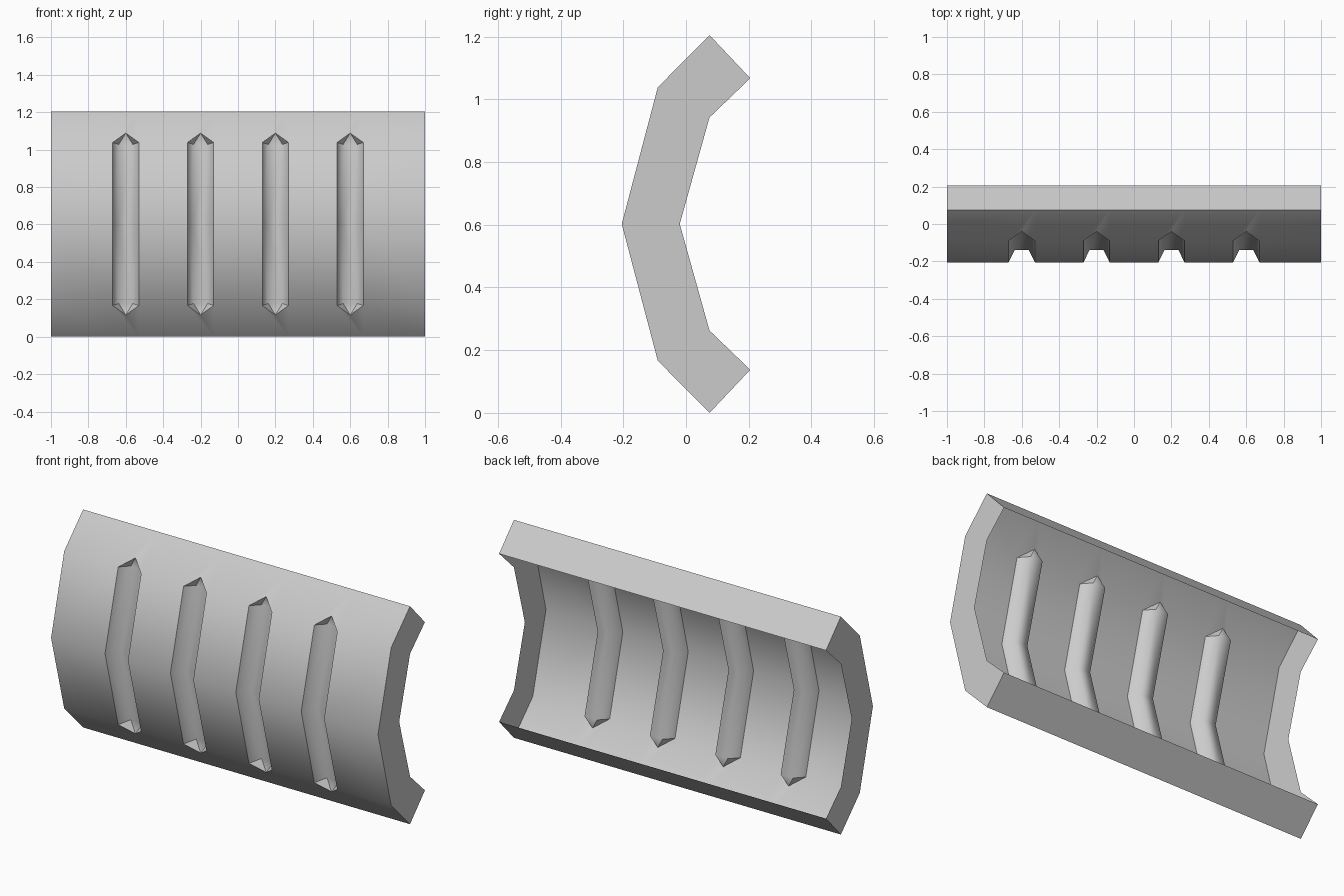
import bpy, bmesh

cube = bpy.data.objects.get("Cube")
if cube:
    bpy.data.objects.remove(cube, do_unlink=True)

MID = 0.6025              # height of the horizontal symmetry plane
GROOVES = [-0.6, -0.2, 0.2, 0.6]
HALF, FLOOR = 0.07, 0.038  # half widths of groove mouth and floor
DEPTH = 0.065

# Half profile as (y, height from the middle)
MIDDLE, BEND, LIP = (-0.205, 0), (-0.09, 0.436), (0.075, MID)
BACK_LIP, BACK_BEND, BACK_MIDDLE = (0.205, 0.465), (0.075, 0.34), (-0.02, 0)
TIP = (-0.04, 0.486)
FLOOR_MIDDLE, FLOOR_END = (MIDDLE[0] + DEPTH, 0), (BEND[0] + DEPTH, 0.425)

bm = bmesh.new()


def face(side, *corners):
    """Add a face from (x, profile point) corners in the upper or lower half."""
    return bm.faces.new([bm.verts.new((x, p[0], MID + side * p[1])) for x, p in corners])


def band(side, x0, x1, a, b):
    face(side, (x0, a), (x1, a), (x1, b), (x0, b))


edges = [-1] + [c + d for c in GROOVES for d in (-HALF, HALF)] + [1]
for side in (1, -1):
    # Plain front between the grooves, and the lip along the whole edge
    for i, (x0, x1) in enumerate(zip(edges, edges[1:])):
        band(side, x0, x1, LIP, BACK_LIP)
        if i % 2 == 0:
            band(side, x0, x1, MIDDLE, BEND)
            band(side, x0, x1, BEND, LIP)
    # Pointed grooves pressed into the front
    for c in GROOVES:
        face(side, (c - HALF, LIP), (c - HALF, BEND), (c, TIP),
             (c + HALF, BEND), (c + HALF, LIP))
        band(side, c - FLOOR, c + FLOOR, FLOOR_MIDDLE, FLOOR_END)
        face(side, (c - FLOOR, FLOOR_END), (c + FLOOR, FLOOR_END), (c, TIP))
        for d in (-1, 1):
            outer, inner = c + d * HALF, c + d * FLOOR
            face(side, (outer, MIDDLE), (outer, BEND), (inner, FLOOR_END), (inner, FLOOR_MIDDLE))
            face(side, (outer, BEND), (c, TIP), (inner, FLOOR_END))
    # End plates
    for x in (-1, 1):
        face(side, *[(x, p) for p in (MIDDLE, BEND, LIP, BACK_LIP, BACK_BEND, BACK_MIDDLE)])

# Weld the shell and point its faces outward
bmesh.ops.remove_doubles(bm, verts=bm.verts, dist=0.0005)
bmesh.ops.recalc_face_normals(bm, faces=bm.faces)
bm.normal_update()
if any(f.calc_center_median().x > 0.99 and f.normal.x < -0.9 for f in bm.faces):
    bmesh.ops.reverse_faces(bm, faces=bm.faces)
    bm.normal_update()


def in_groove(v):
    """True for the sunken corners of the groove floors."""
    return any(abs(abs(v.co.x - c) - FLOOR) < 0.002 for c in GROOVES)


# Smooth bends and groove floors, crisp groove mouths and plate edges
for f in bm.faces:
    f.smooth = True
for e in bm.edges:
    sunken = [in_groove(v) for v in e.verts]
    along_floor = all(sunken) and abs(e.verts[0].co.x - e.verts[1].co.x) < 0.01
    e.smooth = along_floor or e.calc_face_angle(0) < 0.7

mesh = bpy.data.meshes.new("grooved_curved_panel")
bm.to_mesh(mesh)
bm.free()
panel = bpy.data.objects.new("grooved_curved_panel", mesh)
bpy.context.collection.objects.link(panel)

# Plain grey
grey = bpy.data.materials.new("light_grey")
grey.use_nodes = True
grey.diffuse_color = (0.6, 0.6, 0.6, 1)
grey.node_tree.nodes["Principled BSDF"].inputs["Base Color"].default_value = (0.6, 0.6, 0.6, 1)
mesh.materials.append(grey)
